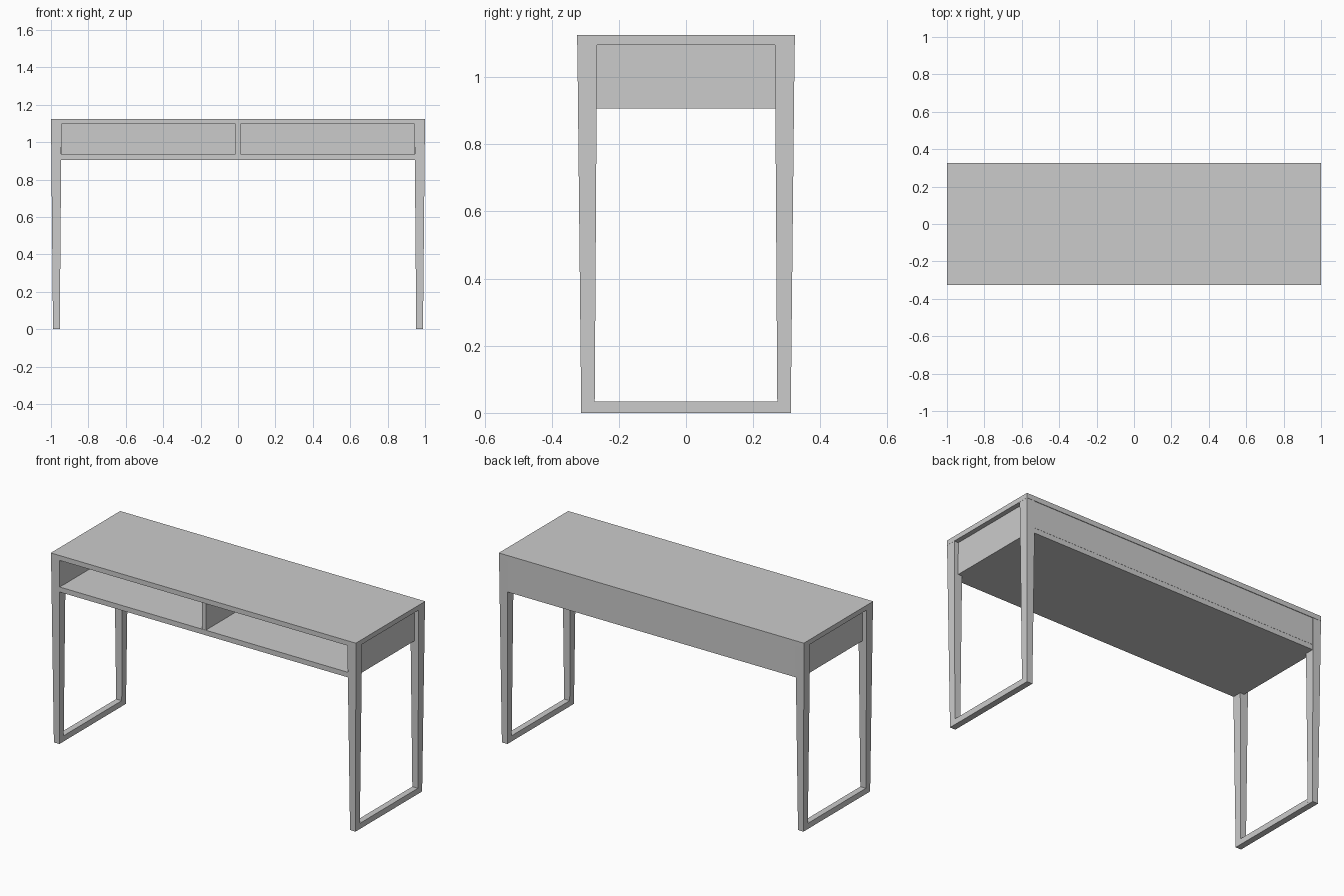
import bpy
import bmesh

if "Cube" in bpy.data.objects:
    bpy.data.objects.remove(bpy.data.objects["Cube"])

TOP_Z, UNDER_TOP = 1.125, 1.096      # table top slab
SHELF_TOP, SHELF_BOTTOM = 0.936, 0.906


def tapered_box(name, low, high, z0, z1, mirror=(False, False)):
    """Box between a lower and an upper rectangle, each (x0, x1, y0, y1)."""
    bm = bmesh.new()
    rings = []
    for (x0, x1, y0, y1), z in ((low, z0), (high, z1)):
        corners = ((x0, y0), (x1, y0), (x1, y1), (x0, y1))
        rings.append([bm.verts.new((x, y, z)) for x, y in corners])
    bottom, top = rings
    bm.faces.new(bottom[::-1])
    bm.faces.new(top)
    for i in range(4):
        j = (i + 1) % 4
        bm.faces.new((bottom[i], bottom[j], top[j], top[i]))
    mesh = bpy.data.meshes.new(name)
    bm.to_mesh(mesh)
    bm.free()
    obj = bpy.data.objects.new(name, mesh)
    bpy.context.collection.objects.link(obj)
    if any(mirror):
        mod = obj.modifiers.new("Mirror", 'MIRROR')
        mod.use_axis = (mirror[0], mirror[1], False)
    return obj


def box(name, rect, z0, z1, mirror=(False, False)):
    return tapered_box(name, rect, rect, z0, z1, mirror)


# Table top
box("table_top", (-1, 1, -0.325, 0.325), UNDER_TOP, TOP_Z)

# Four tapered legs and the floor bars joining them at each end
tapered_box("legs", (0.953, 0.989, 0.272, 0.312),
            (0.944, 0.9995, 0.265, 0.3235), 0, UNDER_TOP, (True, True))
tapered_box("floor_bars", (0.953, 0.989, -0.272, 0.272),
            (0.9527, 0.9893, -0.272, 0.272), 0, 0.034, (True, False))

# Open compartment: shelf, recessed ends, back and centre divider
box("shelf", (-0.972, 0.972, -0.3205, 0.3205), SHELF_BOTTOM, SHELF_TOP)
box("end_panels", (0.944, 0.972, -0.28, 0.28), SHELF_TOP, UNDER_TOP, (True, False))
box("back_panel", (-0.946, 0.946, 0.295, 0.3215), SHELF_TOP, UNDER_TOP)
box("divider", (-0.013, 0.013, -0.319, 0.295), SHELF_TOP, UNDER_TOP)
